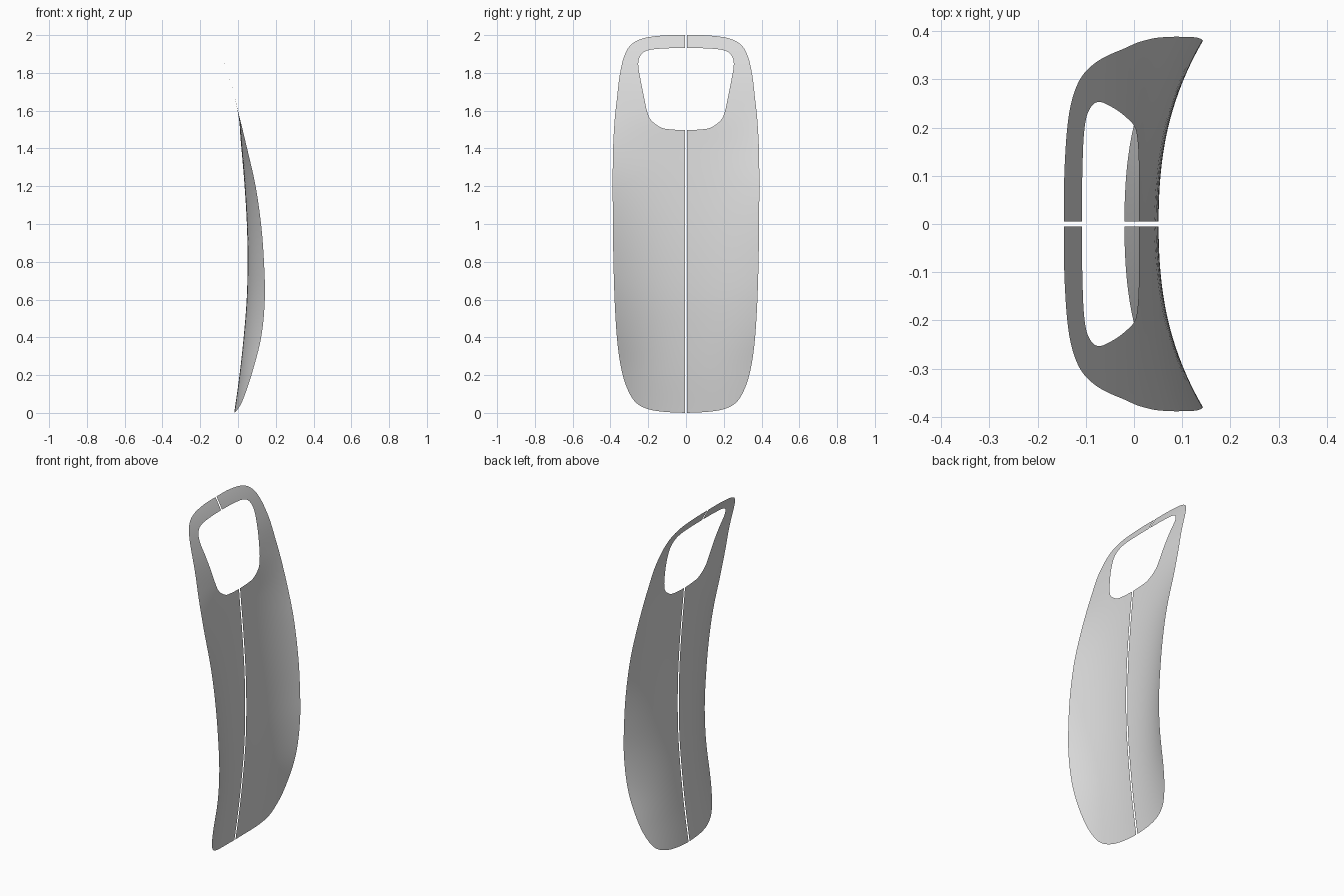
import bpy
import bmesh
from mathutils import Vector

cube = bpy.data.objects.get("Cube")
if cube:
    bpy.data.objects.remove(cube, do_unlink=True)

# One plain material for the whole sheet
grey = bpy.data.materials.new("light_grey")
grey.use_nodes = True
colour = (0.7, 0.7, 0.7, 1)
grey.diffuse_color = colour
grey.node_tree.nodes["Principled BSDF"].inputs["Base Color"].default_value = colour


def catmull(a, b, c, d, t):
    return b + (c - a) * t / 2 + (a * 2 - b * 5 + c * 4 - d) * t**2 / 2 + (b * 3 - a - c * 3 + d) * t**3 / 2


def sample(values, u):
    """Smooth curve through evenly spaced values, with straight ends."""
    i = max(0, min(int(u), len(values) - 2))
    b, c = values[i], values[i + 1]
    a = values[i - 1] if i else b * 2 - c
    d = values[i + 2] if i + 2 < len(values) else c * 2 - b
    return catmull(a, b, c, d, u - i)


# Depth of the centre line and extra sweep of the edges, every 0.2 in height
STEP = 0.2
SPINE = [-.02, .008, .03, .046, .051, .047, .035, .018, -.003, -.055, -.145, -.3]
SWEEP = [.07, .087, .104, .1, .087, .074, .057, .03, .003, 0, 0, 0]


def surface(y, z):
    u = z / STEP
    x = sample(SPINE, u) + sample(SWEEP, u) * (abs(y) / 0.385) ** 2.3
    return Vector((x, y, z))


# Each station: inner edge (y, z), outer edge (y, z)
GAP = 0.005
FRAME = [
    (GAP, 1.932, GAP, 2), (.1, 1.93, .12, 1.998), (.19, 1.922, .23, 1.982),
    (.235, 1.9, .295, 1.945), (.253, 1.85, .33, 1.88), (.24, 1.76, .352, 1.78),
    (.22, 1.66, .366, 1.66), (.207, 1.6, .375, 1.58), (.185, 1.55, .381, 1.5),
    (.13, 1.51, .386, 1.4), (.07, 1.5, .388, 1.27), (GAP, 1.497, .388, 1.15),
]
BODY = [
    (GAP, 1.497, .388, 1.15), (GAP, 1.1, .386, .9), (GAP, .7, .378, .6),
    (GAP, .4, .362, .36), (GAP, .25, .335, .2), (GAP, .18, .3, .105),
    (GAP, .13, .26, .05), (GAP, .1, .2, .02), (GAP, .08, .12, .006),
    (GAP, .06, GAP, 0),
]


def loft(bm, stations, per_span=6, across=18):
    inner = [Vector(s[:2]) for s in stations]
    outer = [Vector(s[2:]) for s in stations]
    rows = []
    for i in range((len(stations) - 1) * per_span + 1):
        a, b = sample(inner, i / per_span), sample(outer, i / per_span)
        rows.append([bm.verts.new(surface(*a.lerp(b, j / across))) for j in range(across + 1)])
    for r, s in zip(rows, rows[1:]):
        for j in range(across):
            bm.faces.new((r[j], r[j + 1], s[j + 1], s[j]))


# Half panel: handle frame round the opening, then the body below it
bm = bmesh.new()
loft(bm, FRAME)
loft(bm, BODY)
bmesh.ops.remove_doubles(bm, verts=bm.verts, dist=0.0001)
bm.normal_update()
if sum(f.normal.x for f in bm.faces) < 0:
    bmesh.ops.reverse_faces(bm, faces=bm.faces)
for f in bm.faces:
    f.smooth = True
mesh = bpy.data.meshes.new("curved_panel")
bm.to_mesh(mesh)
bm.free()
mesh.materials.append(grey)
panel = bpy.data.objects.new("curved_panel", mesh)
bpy.context.collection.objects.link(panel)

# Second half, kept apart by the narrow centre slit
mirror = panel.modifiers.new("other_half", 'MIRROR')
mirror.use_axis = (False, True, False)
mirror.use_mirror_merge = False
